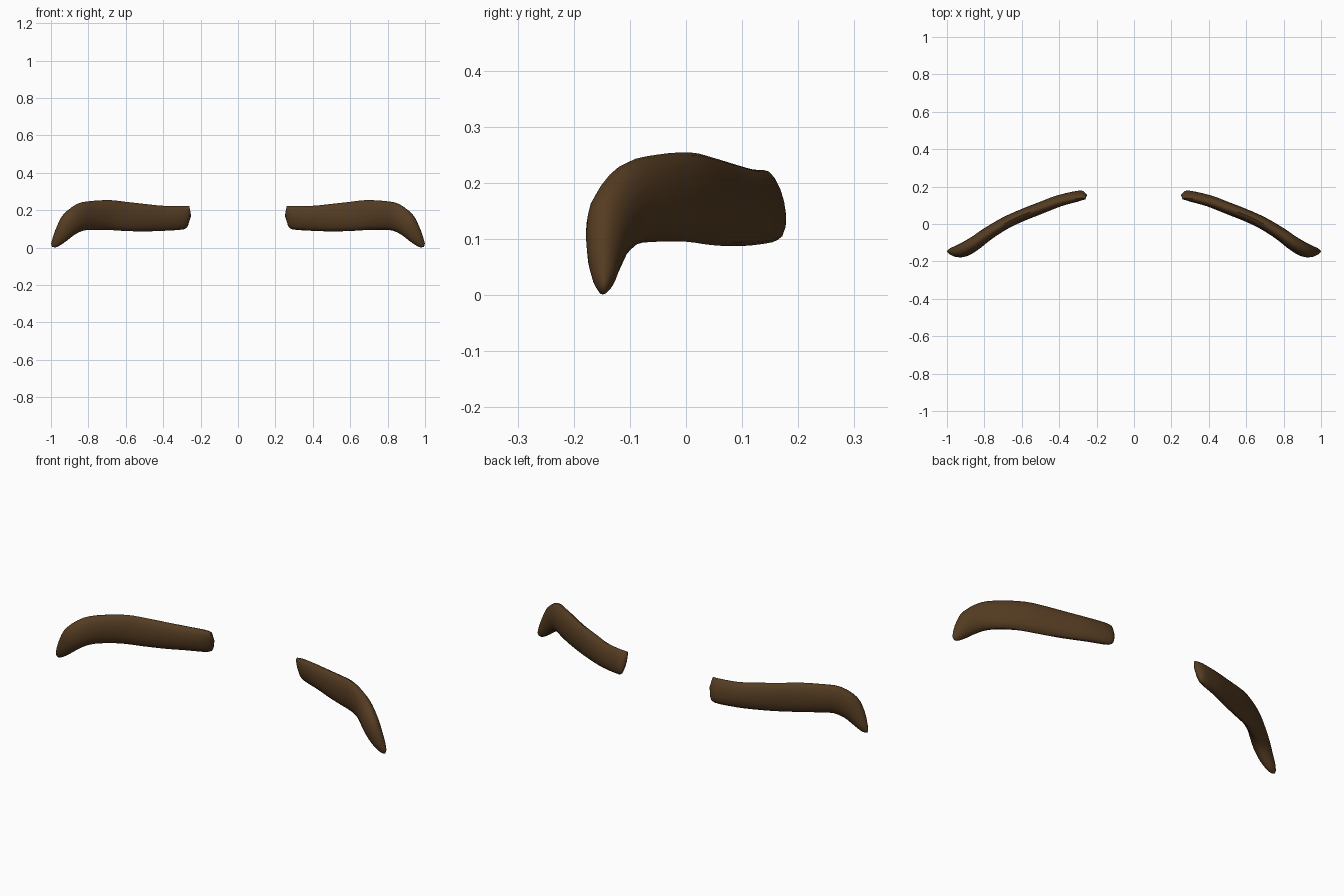
import bpy, bmesh, math
from mathutils import Vector

if "Cube" in bpy.data.objects:
    bpy.data.objects.remove(bpy.data.objects["Cube"])

# Stations along one brow: top edge xyz, bottom edge xyz, thickness
STATIONS = [
    (.260, .137, .222, .267, .168, .120, .030),
    (.300, .137, .223, .290, .163, .098, .052),
    (.400, .118, .224, .400, .130, .090, .062),
    (.500, .083, .234, .500, .088, .087, .064),
    (.600, .047, .245, .600, .045, .089, .064),
    (.680, .008, .254, .700, .000, .095, .066),
    (.780, -.052, .250, .780, -.050, .095, .070),
    (.860, -.108, .234, .830, -.090, .090, .076),
    (.930, -.150, .180, .875, -.118, .068, .078),
    (.968, -.155, .115, .915, -.135, .037, .064),
    (.990, -.148, .055, .955, -.145, .010, .042),
    (.999, -.145, .022, .978, -.149, .001, .018),
]
SIDES, STEPS = 16, 3


def spline(rows, steps):
    """Catmull-Rom interpolation of the stations."""
    out = []
    for i in range(len(rows) - 1):
        a, b = rows[max(i - 1, 0)], rows[i]
        c, d = rows[i + 1], rows[min(i + 2, len(rows) - 1)]
        for k in range(steps):
            t = k / steps
            out.append([.5 * (2 * q + (r - p) * t + (2 * p - 5 * q + 4 * r - s) * t * t
                              + (3 * q - p - 3 * r + s) * t ** 3)
                        for p, q, r, s in zip(a, b, c, d)])
    return out + [list(rows[-1])]


def make_brow(name, side, mat):
    rows = spline(STATIONS, STEPS)
    tops = [Vector(r[:3]) for r in rows]
    bottoms = [Vector(r[3:6]) for r in rows]
    mids = [(t + b) / 2 for t, b in zip(tops, bottoms)]
    bm = bmesh.new()
    rings = []
    for i, row in enumerate(rows):
        along = mids[min(i + 1, len(rows) - 1)] - mids[max(i - 1, 0)]
        up = (tops[i] - bottoms[i]) / 2
        across = along.cross(up).normalized() * row[6] / 2
        ring = []
        for k in range(SIDES):
            a = math.tau * k / SIDES
            p = mids[i] + up * math.cos(a) + across * math.sin(a)
            ring.append(bm.verts.new((p.x * side, p.y, p.z)))
        rings.append(ring)
    for r0, r1 in zip(rings, rings[1:]):
        for k in range(SIDES):
            n = (k + 1) % SIDES
            bm.faces.new((r0[k], r0[n], r1[n], r1[k]))
    # Blunt inner end bulges slightly, outer tip closes to a point
    for ring, tip in ((rings[0], (.251, .155, .170)), (rings[-1], (.995, -.147, .004))):
        v = bm.verts.new((tip[0] * side, tip[1], tip[2]))
        for k in range(SIDES):
            bm.faces.new((ring[k], ring[(k + 1) % SIDES], v))
    bmesh.ops.recalc_face_normals(bm, faces=bm.faces)
    mesh = bpy.data.meshes.new(name)
    bm.to_mesh(mesh)
    bm.free()
    obj = bpy.data.objects.new(name, mesh)
    bpy.context.collection.objects.link(obj)
    mesh.materials.append(mat)
    bpy.ops.object.select_all(action='DESELECT')
    obj.select_set(True)
    bpy.context.view_layer.objects.active = obj
    bpy.ops.object.shade_smooth_by_angle(angle=math.radians(50))


brown = bpy.data.materials.new("brown_hair")
brown.diffuse_color = (.09, .045, .016, 1)
brown.use_nodes = True
brown.node_tree.nodes["Principled BSDF"].inputs["Base Color"].default_value = brown.diffuse_color

# Mirrored pair of eyebrows
make_brow("eyebrow_right", 1, brown)
make_brow("eyebrow_left", -1, brown)
